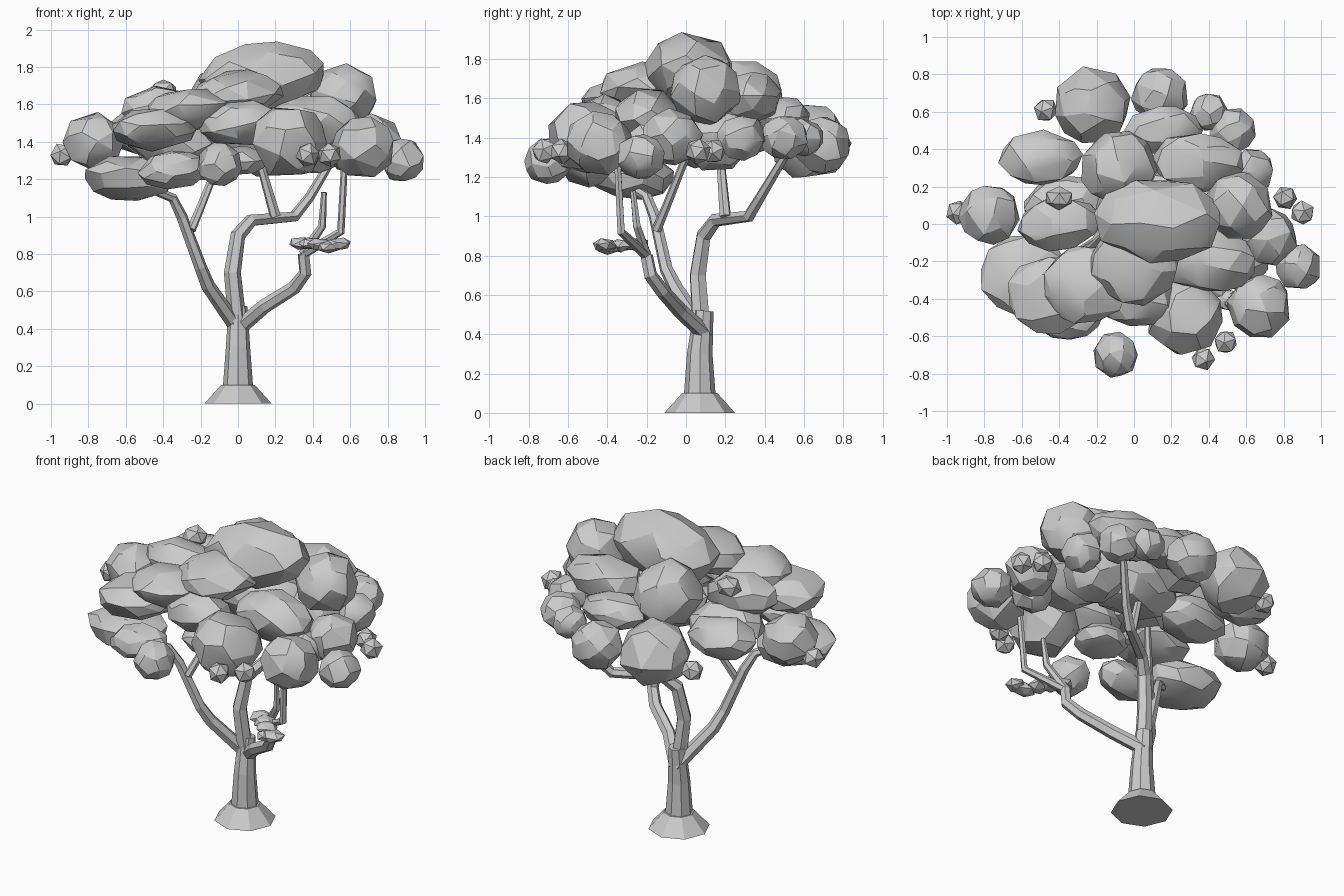
import bpy
import bmesh
import random
from math import pi
from mathutils import Vector, Euler

random.seed(4)
default_cube = bpy.data.objects.get("Cube")
if default_cube:
    bpy.data.objects.remove(default_cube, do_unlink=True)

# One plain grey for the whole tree
grey = bpy.data.materials.new("plain_grey")
grey.use_nodes = True
grey.diffuse_color = (.6, .6, .6, 1)
shader = grey.node_tree.nodes["Principled BSDF"]
shader.inputs["Base Color"].default_value = grey.diffuse_color


def activate(obj):
    bpy.ops.object.select_all(action='DESELECT')
    obj.select_set(True)
    bpy.context.view_layer.objects.active = obj


def limb(name, points, thick, thin, roundness=1):
    """Faceted tube along the points, tapering evenly from thick to thin."""
    curve = bpy.data.curves.new(name, 'CURVE')
    curve.dimensions = '3D'
    curve.bevel_depth = 1
    curve.bevel_resolution = roundness
    curve.use_fill_caps = True
    spline = curve.splines.new('POLY')
    last = len(points) - 1
    spline.points.add(last)
    for step, (point, place) in enumerate(zip(spline.points, points)):
        point.co = (*place, 1)
        point.radius = thick + (thin - thick) * step / last
    obj = bpy.data.objects.new(name, curve)
    bpy.context.collection.objects.link(obj)
    activate(obj)
    bpy.ops.object.convert(target='MESH')
    obj = bpy.context.object
    obj.data.materials.clear()
    obj.data.materials.append(grey)
    for face in obj.data.polygons:
        face.material_index = 0
    bpy.ops.object.shade_flat()


def clump(name, centre, radius, proportions, tilt=.12):
    """Irregular foliage ball; the larger ones get merged, softened facets."""
    detailed = radius > .09
    bm = bmesh.new()
    bmesh.ops.create_icosphere(bm, subdivisions=2 if detailed else 1, radius=radius)
    spin = Euler([random.uniform(0, pi) for axis in range(3)]).to_matrix()
    lean = Euler([random.uniform(-tilt, tilt) for axis in range(3)]).to_matrix()
    for vert in bm.verts:
        spun = spin @ vert.co * random.uniform(.97, 1.07)
        squashed = Vector(a * b for a, b in zip(spun, proportions))
        vert.co = lean @ squashed + Vector(centre)
    mesh = bpy.data.meshes.new(name)
    bm.to_mesh(mesh)
    bm.free()
    mesh.materials.append(grey)
    obj = bpy.data.objects.new(name, mesh)
    bpy.context.collection.objects.link(obj)
    if detailed:
        activate(obj)
        facets = obj.modifiers.new("facets", 'DECIMATE')
        facets.ratio = .7
        bpy.ops.object.modifier_apply(modifier=facets.name)
        bpy.ops.object.shade_smooth_by_angle(angle=pi / 8)


# Trunk on its flared foot
limb("root_flare", [(0, .07, 0), (0, .07, .1)], .18, .09, roundness=2)
limb("trunk", [(0, .07, .1), (0, .07, .3), (0, .09, .52)], .08, .05, roundness=2)

# Rear limb with an upright fork
limb("rear_limb", [
    (0, .08, .4), (-.03, .06, .7), (0, .09, .9), (.07, .15, .98),
    (.3, .32, 1), (.38, .38, 1.1), (.5, .5, 1.3)], .05, .022)
limb("rear_fork", [(.2, .2, 1), (.1, .17, 1.35)], .03, .02)

# Right limb with a fork
limb("right_limb", [
    (0, .1, .4), (-.16, -.05, .63), (-.2, -.1, .73),
    (-.3, -.16, 1), (-.35, -.2, 1.1), (-.5, -.3, 1.16)], .042, .022)
limb("right_fork", [(-.25, -.15, .93), (-.2, -.1, 1.05), (-.1, 0, 1.3)], .025, .02)

# Left limb dividing into two twigs
elbow = (.35, -.2, .8)
limb("left_limb", [(0, .1, .4), (.14, -.03, .52), (.3, -.12, .62), (.36, -.18, .7), elbow], .042, .032)
limb("left_inner_twig", [elbow, (.45, -.25, .95), (.46, -.27, 1.13)], .028, .015)
limb("left_outer_twig", [elbow, (.55, -.33, .92), (.57, -.35, 1.3)], .026, .018)

# Foliage grouped by shape; each clump is x, y, z and radius
foliage = {
    "wide": ((1, .65, .55), [
        (.13, .02, 1.74, .34), (.34, .33, 1.6, .24), (.4, -.2, 1.5, .26),
        (-.4, 0, 1.57, .22), (-.5, .35, 1.45, .22), (0, -.4, 1.5, .22),
        (.1, .1, 1.45, .3), (-.35, .1, 1.4, .24), (-.35, -.5, 1.25, .18),
        (.16, .5, 1.5, .2)]),
    "flat": ((1, .9, .5), [
        (0, -.22, 1.66, .24), (-.26, -.32, 1.57, .23), (-.45, -.38, 1.47, .23),
        (-.58, -.28, 1.21, .24), (0, -.3, 1.3, .16)]),
    "round": ((1, 1, .95), [
        (-.08, .3, 1.6, .2), (.56, .1, 1.64, .18), (.27, -.5, 1.4, .2),
        (.67, -.44, 1.37, .17), (.88, -.23, 1.3, .12), (.72, -.07, 1.4, .15),
        (.63, .28, 1.4, .12), (.53, .5, 1.4, .12), (.4, .6, 1.4, .1),
        (.14, .69, 1.36, .15), (-.22, .63, 1.38, .2), (-.77, .05, 1.4, .16),
        (-.1, -.7, 1.28, .12), (.42, .15, 1.4, .18), (.6, -.2, 1.35, .12)]),
}
for shape, (proportions, clumps) in foliage.items():
    for *centre, radius in clumps:
        clump(shape + "_foliage", centre, radius, proportions)

# Small tufts around the rim and one on top
for x, y in [(.81, .14), (.9, .06), (-.47, .61), (-.94, .06), (.37, -.72), (.49, -.63)]:
    clump("rim_tuft", (x, y, 1.33), .065, (1, 1, 1))
clump("top_tuft", (-.4, .14, 1.67), .08, (1, .8, .8))

# Flat sprig of leaves beyond the left elbow
for step in range(5):
    sway = random.uniform(-.03, .03)
    leaf_place = (.34 + .05 * step, -.26 - .04 * step + sway, .85 + sway / 2)
    clump("sprig_leaf", leaf_place, .07, (1, .9, .5))
